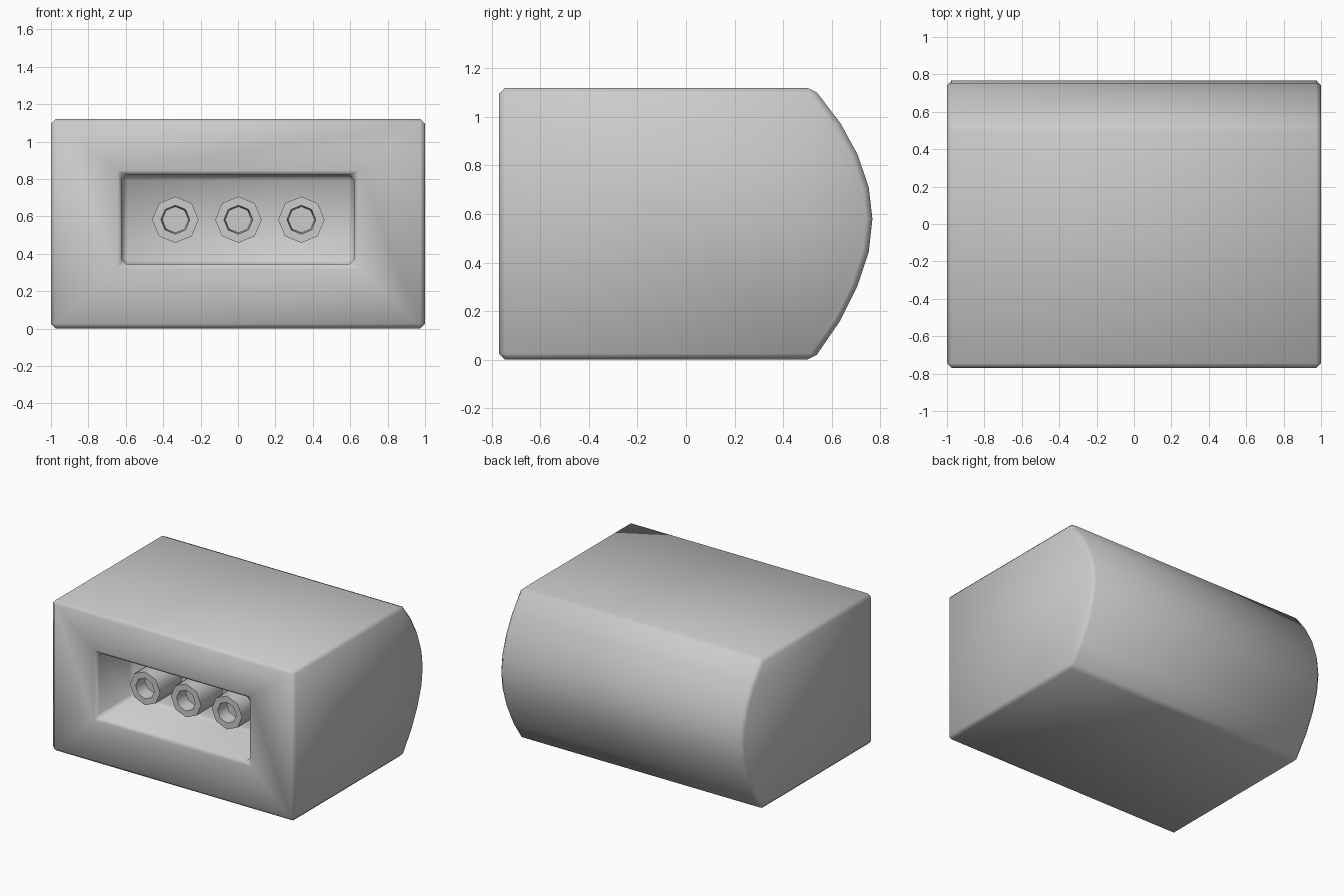
import bpy, bmesh, math

if "Cube" in bpy.data.objects:
    bpy.data.objects.remove(bpy.data.objects["Cube"])


def finish(bm, name, angle, bevel=0.0):
    bmesh.ops.recalc_face_normals(bm, faces=bm.faces)
    if bevel:
        edges = [e for e in bm.edges if e.calc_face_angle(0) > math.radians(30)]
        bmesh.ops.bevel(bm, geom=edges, offset=bevel, segments=1,
                        affect='EDGES', clamp_overlap=True)
        bmesh.ops.recalc_face_normals(bm, faces=bm.faces)
    me = bpy.data.meshes.new(name)
    bm.to_mesh(me)
    bm.free()
    ob = bpy.data.objects.new(name, me)
    bpy.context.collection.objects.link(ob)
    for p in me.polygons:
        p.use_smooth = True
    me.set_sharp_from_angle(angle=math.radians(angle))
    return ob


def bridge(bm, a, b):
    n = len(a)
    for i in range(n):
        j = (i + 1) % n
        bm.faces.new((a[i], a[j], b[j], b[i]))


# Housing: side profile (y, z) with bulged back, extruded along x
FRONT, FLOOR, TOP = -0.77, -0.36, 1.12
profile = [(FRONT, 0), (0.525, 0), (0.635, 0.16), (0.705, 0.30), (0.753, 0.445),
           (0.768, 0.58), (0.753, 0.709), (0.707, 0.845), (0.637, 0.973),
           (0.525, TOP), (FRONT, TOP)]
bm = bmesh.new()
left = [bm.verts.new((-1, y, z)) for y, z in profile]
right = [bm.verts.new((1, y, z)) for y, z in profile]
bm.faces.new(left)
bm.faces.new(right)
for i in range(len(profile) - 1):
    bm.faces.new((left[i], left[i + 1], right[i + 1], right[i]))

# Front frame and recessed panel
rect = [(-0.62, 0.345), (0.62, 0.345), (0.62, 0.82), (-0.62, 0.82)]
rim = [bm.verts.new((x, FRONT, z)) for x, z in rect]
floor = [bm.verts.new((x, FLOOR, z)) for x, z in rect]
bridge(bm, [left[0], right[0], right[-1], left[-1]], rim)
bridge(bm, rim, floor)
bm.faces.new(floor)
finish(bm, "housing", 50, 0.025)


# Octagonal sockets: hollow posts standing on the recess floor
def socket(name, cx, cz=0.582):
    bm = bmesh.new()

    def ring(r, y):
        return [bm.verts.new((cx + r * math.cos(k * math.pi / 4), y,
                              cz + r * math.sin(k * math.pi / 4))) for k in range(8)]
    rings = [ring(0.124, FLOOR + 0.01), ring(0.124, -0.615), ring(0.077, -0.615),
             ring(0.07, -0.515)]
    for a, b in zip(rings, rings[1:]):
        bridge(bm, a, b)
    bm.faces.new(rings[0])
    bm.faces.new(rings[-1])
    finish(bm, name, 50)


for label, x in (("left", -0.335), ("middle", 0.002), ("right", 0.339)):
    socket("socket_" + label, x)
